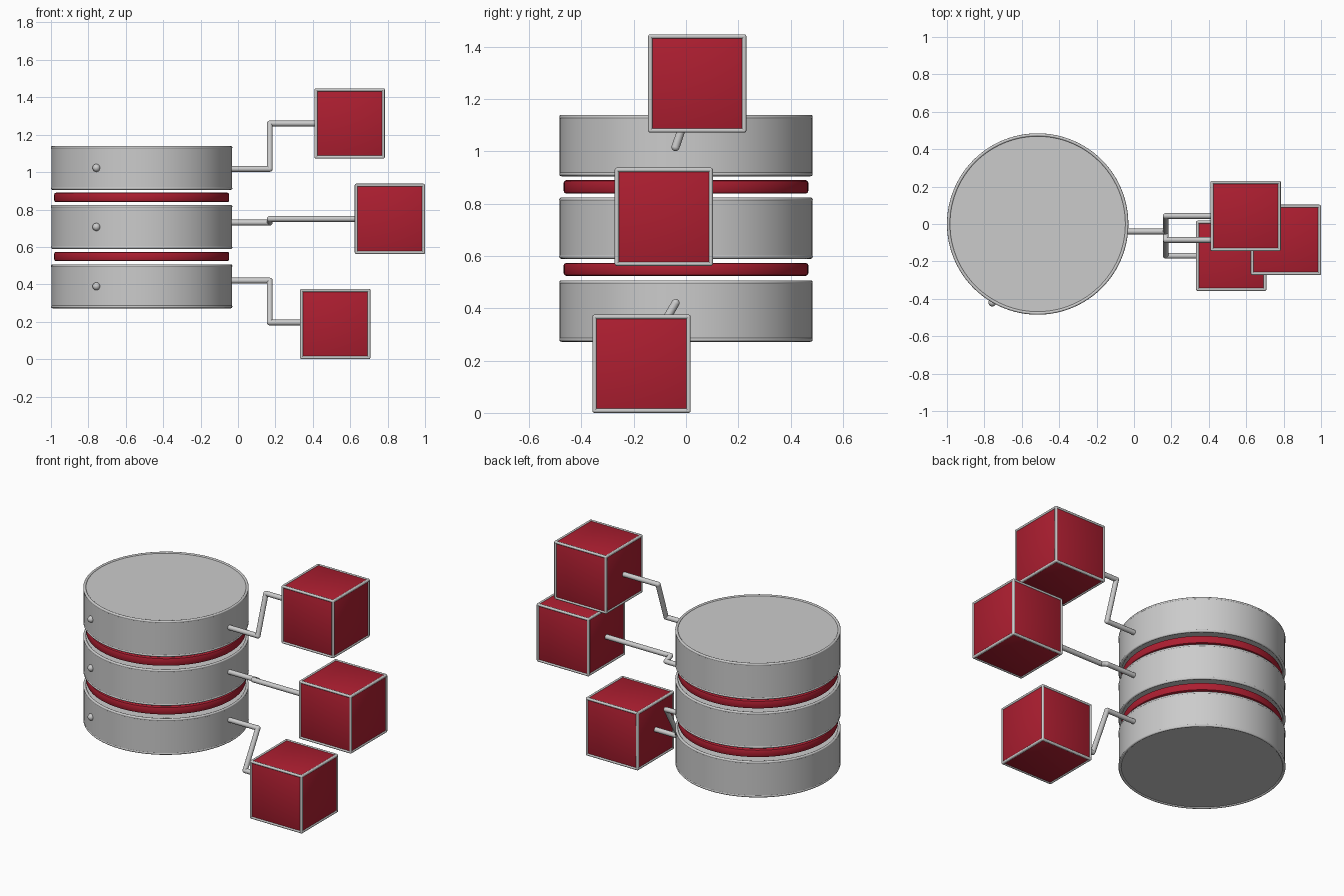
import bpy, bmesh, math
from mathutils import Vector, Matrix

if "Cube" in bpy.data.objects:
    bpy.data.objects.remove(bpy.data.objects["Cube"])

red = bpy.data.materials.new("red_paint")
red.diffuse_color = (0.42, 0.013, 0.03, 1)
red.use_nodes = True
red.node_tree.nodes["Principled BSDF"].inputs["Base Color"].default_value = red.diffuse_color
CX = -0.515


def finish(bm, name, mat=None, angle=35):
    me = bpy.data.meshes.new(name)
    bmesh.ops.recalc_face_normals(bm, faces=bm.faces)
    bm.to_mesh(me)
    bm.free()
    ob = bpy.data.objects.new(name, me)
    bpy.context.collection.objects.link(ob)
    if mat:
        me.materials.append(mat)
    bpy.ops.object.select_all(action='DESELECT')
    ob.select_set(True)
    bpy.context.view_layer.objects.active = ob
    bpy.ops.object.shade_smooth_by_angle(angle=math.radians(angle))
    return ob


def lathe(name, profile, mat=None, steps=96):
    """Spin an (r, z) profile around the drum axis."""
    bm = bmesh.new()
    vs = [bm.verts.new((CX + r, 0, z)) for r, z in profile]
    es = [bm.edges.new(p) for p in zip(vs, vs[1:])]
    bmesh.ops.spin(bm, geom=vs + es, cent=(CX, 0, 0), axis=(0, 0, 1),
                   angle=2 * math.pi, steps=steps)
    bmesh.ops.remove_doubles(bm, verts=bm.verts, dist=1e-5)
    return finish(bm, name, mat)


def add_rod(bm, a, b, r, seg=12):
    a, b = Vector(a), Vector(b)
    d = b - a
    m = Matrix.Translation((a + b) / 2) @ d.to_track_quat('Z', 'Y').to_matrix().to_4x4()
    bmesh.ops.create_cone(bm, cap_ends=True, segments=seg, radius1=r, radius2=r,
                          depth=d.length, matrix=m)


def rim(name, z):
    bpy.ops.mesh.primitive_torus_add(location=(CX, 0, z), major_radius=0.4765, minor_radius=0.0085,
                                     major_segments=96, minor_segments=12)
    bpy.context.object.name = name
    bpy.ops.object.shade_smooth()


# Stacked grey drums with rolled rims and a front button
for n, z0, z1 in (("lower", 0.272, 0.507), ("middle", 0.589, 0.824), ("upper", 0.905, 1.14)):
    lathe(n + "_drum", [(0, z0 + .006), (.475, z0 + .006), (.483, z0 + .012),
                        (.483, z1 - .012), (.475, z1 - .006), (0, z1 - .006)])
    rim(n + "_bottom_rim", z0 + .0085)
    rim(n + "_top_rim", z1 - .0085)
    bm = bmesh.new()
    bmesh.ops.create_uvsphere(bm, u_segments=20, v_segments=12, radius=.021,
                              matrix=Matrix.Translation((CX - .242, -.42, (z0 + z1) / 2)))
    finish(bm, n + "_button", angle=60)

# Red spacer discs between the drums
for n, z0, z1 in (("lower", .524, .574), ("upper", .839, .89)):
    lathe(n + "_spacer", [(0, z0), (.458, z0), (.465, z0 + .003), (.468, z0 + .01),
                          (.468, z1 - .01), (.465, z1 - .003), (.458, z1), (0, z1)], red)

# Cubes with tube frames, each joined to its drum by a bent arm
H, R, ARM = 0.1795, 0.0085, 0.0155
for n, c, z in (("lower", (.52, -.17, .188), .42),
                ("middle", (.812, -.085, .75), .73),
                ("upper", (.597, .043, 1.26), 1.017)):
    c = Vector(c)
    bm = bmesh.new()
    bmesh.ops.create_cube(bm, size=2 * H + .008, matrix=Matrix.Translation(c))
    bmesh.ops.bevel(bm, geom=bm.edges[:], offset=.008, segments=2, affect='EDGES', profile=.5)
    finish(bm, n + "_cube", red)

    bm = bmesh.new()
    for ax in range(3):
        for s in (-1, 1):
            for t in (-1, 1):
                p = Vector((0, 0, 0))
                p[(ax + 1) % 3], p[(ax + 2) % 3] = s * H, t * H
                q = p.copy()
                p[ax], q[ax] = -H, H
                add_rod(bm, c + p, c + q, R)
    for x in (-H, H):
        for y in (-H, H):
            for w in (-H, H):
                bmesh.ops.create_icosphere(bm, subdivisions=2, radius=R,
                                           matrix=Matrix.Translation(c + Vector((x, y, w))))
    finish(bm, n + "_cube_frame")

    path = [Vector((-.06, -.04, z)), Vector((.17, -.04, z)),
            Vector((.17, c.y, c.z + (.008 if n == "lower" else 0))),
            Vector((c.x - H, c.y, c.z + (.008 if n == "lower" else 0)))]
    bm = bmesh.new()
    for a, b in zip(path, path[1:]):
        add_rod(bm, a, b, ARM)
    for p in path[1:3]:
        bmesh.ops.create_uvsphere(bm, u_segments=16, v_segments=10, radius=ARM,
                                  matrix=Matrix.Translation(p))
    finish(bm, n + "_arm")
